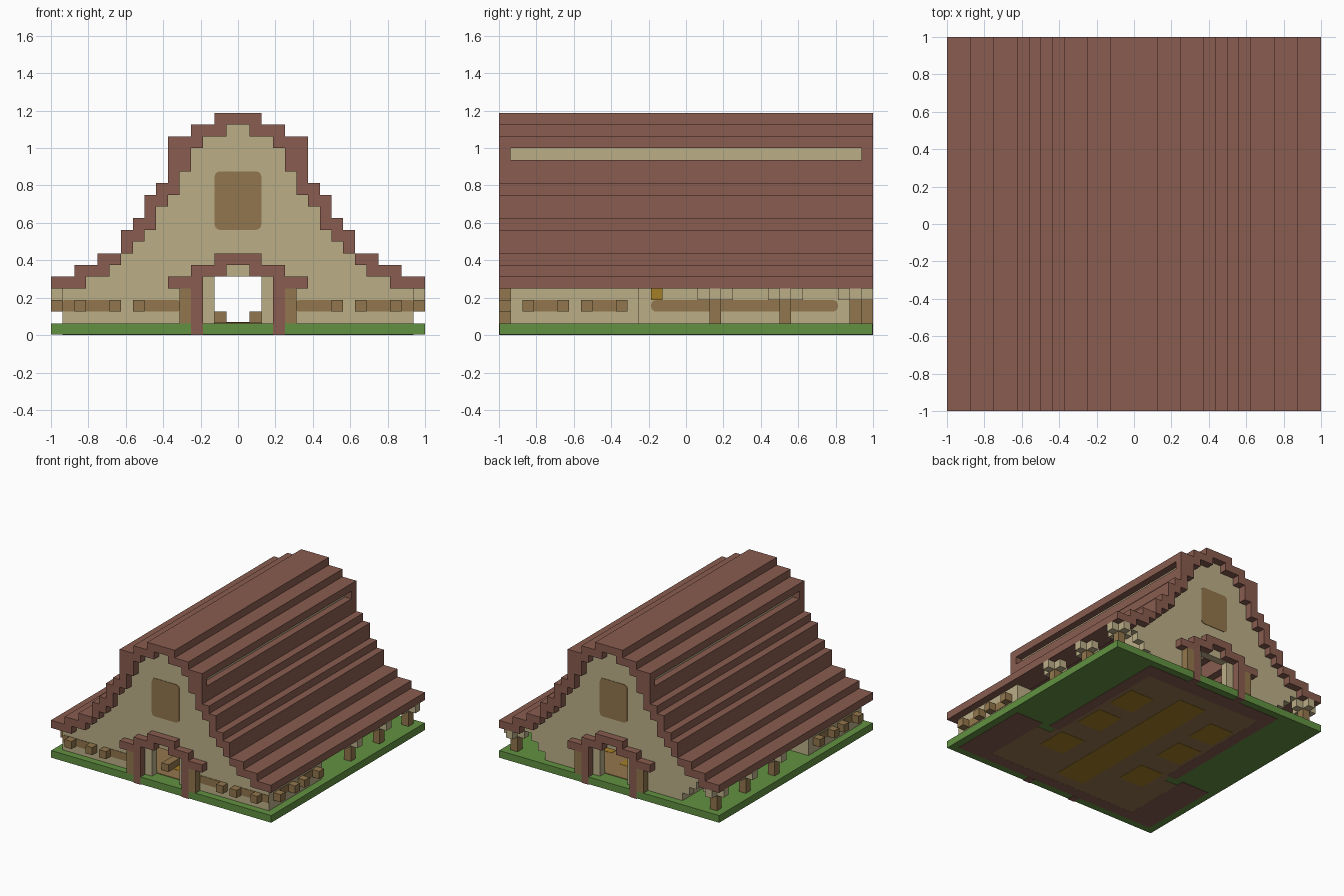
import bpy
import math

V = 1 / 16  # edge of one building block

cube = bpy.data.objects.get("Cube")
if cube:
    bpy.data.objects.remove(cube, do_unlink=True)


def material(name, rgb):
    m = bpy.data.materials.new(name)
    m.use_nodes = True
    m.diffuse_color = (*rgb, 1)
    m.node_tree.nodes["Principled BSDF"].inputs["Base Color"].default_value = (*rgb, 1)
    return m


ROOF = material("red brown tile", (0.25, 0.108, 0.08))
WALL = material("beige plaster", (0.5, 0.425, 0.245))
PLANK = material("plank brown", (0.29, 0.183, 0.074))
GRASS = material("grass green", (0.122, 0.285, 0.054))
GOLD = material("golden straw", (0.376, 0.21, 0.02))


def mesh(name, verts, faces, mat):
    me = bpy.data.meshes.new(name)
    me.from_pydata([[c * V for c in v] for v in verts], [], faces)
    me.materials.append(mat)
    ob = bpy.data.objects.new(name, me)
    bpy.context.collection.objects.link(ob)
    return ob


def prism(name, outline, a, b, mat, axis="y"):
    """Extrude an outline of (across, up) points from a to b along x, y or z."""
    place = {"x": lambda p, d: (d, p[0], p[1]),
             "y": lambda p, d: (p[0], d, p[1]),
             "z": lambda p, d: (p[0], p[1], d)}[axis]
    n = len(outline)
    verts = [place(p, d) for d in (a, b) for p in outline]
    faces = [tuple(range(n)), tuple(range(2 * n - 1, n - 1, -1))]
    faces += [(i, i + n, (i + 1) % n + n, (i + 1) % n) for i in range(n)]
    ob = mesh(name, verts, faces, mat)
    # make all faces point outwards
    import bmesh
    bm = bmesh.new()
    bm.from_mesh(ob.data)
    bmesh.ops.recalc_face_normals(bm, faces=bm.faces)
    bm.to_mesh(ob.data)
    bm.free()
    return ob


def box(name, x, y, z, mat):
    return prism(name, [(x[0], z[0]), (x[1], z[0]), (x[1], z[1]), (x[0], z[1])], *y, mat)


def pair(name, x, y, z, mat):
    """The same box on both sides of the middle."""
    box(name + "_left", x, y, z, mat)
    box(name + "_right", (-x[1], -x[0]), y, z, mat)


def rounded(u, w, r=0.45):
    """Outline of a panel with rounded corners."""
    pts = []
    corners = [(u[1] - r, w[1] - r), (u[0] + r, w[1] - r), (u[0] + r, w[0] + r), (u[1] - r, w[0] + r)]
    for k, (cx, cy) in enumerate(corners):
        for i in range(4):
            t = math.pi / 2 * (k + i / 3)
            pts.append((cx + r * math.cos(t), cy + r * math.sin(t)))
    return pts


def steps(levels):
    """Stair line from the middle outwards, given (outer edge, height)."""
    pts, prev = [], 0
    for edge, h in levels:
        pts += [(prev, h), (edge, h)]
        prev = edge
    return pts


def mirrored(half):
    """Close a half outline that starts and ends on the middle line."""
    return half + [(-x, z) for x, z in reversed(half) if x > 0]


OUTER = [(2, 19), (4, 18), (6, 17), (7, 13), (8, 12), (9, 10), (10, 9), (12, 7), (14, 6), (16, 5)]
INNER = [(1, 18), (3, 17), (4, 16), (5, 14), (6, 12), (7, 11), (8, 9), (9, 8), (10, 7), (11, 6), (13, 5), (16, 4)]


def shell(outer, inner):
    right = steps(outer) + steps(inner)[::-1]
    return [p for p in right if p[0] > 0], steps(outer)[0], steps(inner)[0]


def arch(name, outer, inner, a, b, mat):
    """A stepped roof band with an open underside."""
    top, under = steps(outer)[1:], steps(inner)[1:]
    flip = lambda pts: [(-x, z) for x, z in pts]
    line = flip(top[::-1]) + top + under[::-1] + flip(under)
    return prism(name, line, a, b, mat)


# stepped roof with a long slot in each side
roof = arch("roof", OUTER, INNER, -16, 16, ROOF)
for s in (-1, 1):
    cutter = box("slot_cutter", sorted((5 * s, 7 * s)), (-15, 15), (15, 16), ROOF)
    cutter.hide_render = True
    mod = roof.modifiers.new("slot", "BOOLEAN")
    mod.operation, mod.solver, mod.object = "DIFFERENCE", "EXACT", cutter
    bpy.context.view_layer.objects.active = roof
    bpy.ops.object.modifier_apply(modifier=mod.name)
    bpy.data.objects.remove(cutter, do_unlink=True)
pair("slot_back", (4.9, 5.05), (-15, 15), (15, 16), WALL)

# gable walls with a doorway through both
door = [(2, 1), (2, 5), (0, 5)]
front = steps(INNER[:-1] + [(15, 4)]) + [(15, 1)] + door
back = steps(INNER[:-1]) + [(13, 4), (12, 4), (12, 3), (11, 3), (11, 2), (10, 2), (10, 1)] + door
prism("front_gable", mirrored(front), -15, -14, WALL)
prism("back_gable", mirrored(back), 14, 15, WALL)

# side walls: wide front rooms, narrow hall behind
pair("room_side_wall", (14, 15), (-14, -4), (1, 4), WALL)
pair("room_end_wall", (9, 15), (-5, -4), (1, 4), WALL)
pair("hall_side_wall", (9, 10), (-4, 14), (1, 7), WALL)

# grass base
box("grass_base", (-16, 16), (-15.95, 15.95), (0.06, 1), GRASS)

# floors, seen inside and on the underside
for label, z in (("floor", (1, 1.08)), ("underside", (0.03, 0.08))):
    box(label + "_hall", (-9, 9), (-5, 14), z, PLANK)
    box(label + "_rooms", (-14, 14), (-14, -5), z, PLANK)
    lo, hi = z[0] - 0.03, z[1] + 0.03
    box(label + "_rug", (-2, 2), (-12, 11), (lo, hi), GOLD)
    for i, y in enumerate((-7, 0, 6)):
        pair(f"{label}_mat_{i}", (4.5, 8), (y - 1, y + 3), (lo, hi), GOLD)
z = (0.02, 0.07)
pair("underside_room_edge", (11, 15), (-15, -4), z, ROOF)
pair("underside_hall_edge", (8.5, 10), (-4, 15), z, ROOF)
box("underside_front_edge", (-11, 11), (-15, -13.5), z, ROOF)
box("underside_back_edge", (-8.5, 8.5), (13, 15), z, ROOF)

# benches inside the entrances
pair("bench", (1, 2), (-13, -10), (1, 2), PLANK)

for end, s in (("front", -1), ("back", 1)):
    a, b = sorted((15 * s, 16 * s))
    # porch
    arch(end + "_porch_roof", [(2, 7), (4, 6), (6, 5)], [(1, 6), (3, 5), (6, 4)], a, b, ROOF)
    pair(end + "_porch_post", (3, 4), (a, b), (0, 4), ROOF)
    pair(end + "_porch_side", (4, 5), (a, b), (1, 4), PLANK)
    # gable shutter
    p, q = sorted((14.95 * s, 15.06 * s))
    prism(end + "_shutter", rounded((-2, 2), (9, 14)), p, q, PLANK)

# flower boxes along the front rooms, with brackets at their ends
for s in (-1, 1):
    for u in ((10, 15), (5, 9)):
        line = rounded(sorted((u[0] * s, u[1] * s)), (2, 3), 0.2)
        prism("front_band", line, -15.06, -14.95, PLANK)
    for u in ((-14, -10), (-9, -5)):
        prism("side_band", rounded(u, (2, 3), 0.2), 14.95 * s, 15.06 * s, PLANK, "x")
    prism("hall_band", rounded((-3, 13), (2, 3)), 9.95 * s, 10.06 * s, PLANK, "x")
for x in (13, 10, 8):
    pair("front_bracket", (x, x + 1), (-16, -15), (2, 3), PLANK)
for y in (-14, -11, -9, -6):
    pair("side_bracket", (15, 16), (y, y + 1), (2, 3), PLANK)

# veranda posts with cross-shaped heads
for y in (2, 8, 14):
    pair("veranda_post", (14, 15), (y, y + 1), (1, 3), PLANK)
    pair("post_head_across", (13, 16), (y, y + 1), (3, 4), WALL)
    pair("post_head_front", (14, 15), (y + 1, y + 2), (3, 4), WALL)
    pair("post_head_rear", (14, 15), (y - 1, y), (3, 4), WALL)

# lamps under the veranda roof
pair("lamp", (11, 12), (-3, -2), (3, 4), GOLD)
